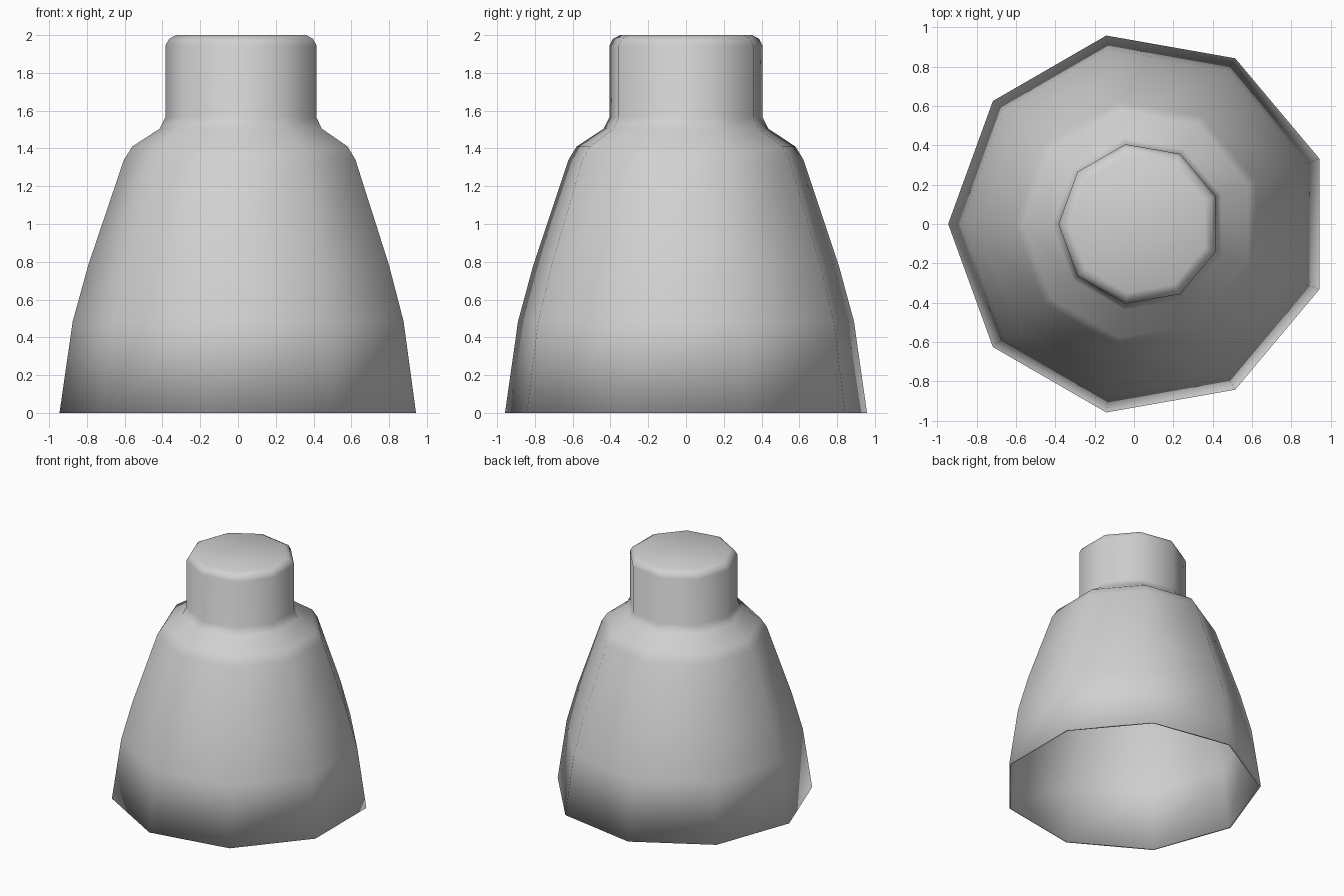
import bpy
import bmesh
from math import pi, cos, sin

cube = bpy.data.objects.get("Cube")
if cube:
    bpy.data.objects.remove(cube, do_unlink=True)

SIDES = 9
CENTRE_X = 0.028  # keeps the odd-sided outline centred between its extremes
WALL = 0.015      # thickness of the hollow shell

# Radius and height of each outer ring, from open base to neck top
OUTER = [
    (0.973, 0.0), (0.903, 0.485), (0.82, 0.785),
    (0.632, 1.34), (0.588, 1.41),                 # shoulder
    (0.442, 1.505), (0.412, 1.565),               # neck root
    (0.412, 1.945), (0.393, 1.98), (0.355, 2.0),  # rounded neck top
]
# The inside follows the outside, one wall thickness in and down
INNER = [(r - WALL, max(z - WALL, 0.0)) for r, z in OUTER]


def grey_material():
    mat = bpy.data.materials.new("mid grey")
    mat.use_nodes = True
    colour = (0.64, 0.64, 0.64, 1.0)
    mat.diffuse_color = colour
    for node in mat.node_tree.nodes:
        if node.type == 'BSDF_PRINCIPLED':
            node.inputs["Base Color"].default_value = colour
    return mat


def lathe(name, profile, mat):
    """Turned solid, capped at both profile ends, one corner pointing to -x."""
    bm = bmesh.new()
    angles = [pi + 2 * pi * i / SIDES for i in range(SIDES)]
    rings = [[bm.verts.new((CENTRE_X + r * cos(a), r * sin(a), z)) for a in angles]
             for r, z in profile]
    for low, high in zip(rings, rings[1:]):
        for i in range(SIDES):
            j = (i + 1) % SIDES
            bm.faces.new((low[i], low[j], high[j], high[i]))
    bm.faces.new(list(reversed(rings[0])))
    bm.faces.new(rings[-1])
    # The whole surface is smooth, caps and rim included
    for face in bm.faces:
        face.smooth = True
    mesh = bpy.data.meshes.new(name)
    bm.to_mesh(mesh)
    bm.free()
    mesh.materials.append(mat)
    obj = bpy.data.objects.new(name, mesh)
    bpy.context.collection.objects.link(obj)
    return obj


# Hollow body, open underneath: inside from top to rim, then outside from rim to top
lathe("bottle_shell", INNER[::-1] + OUTER, grey_material())
